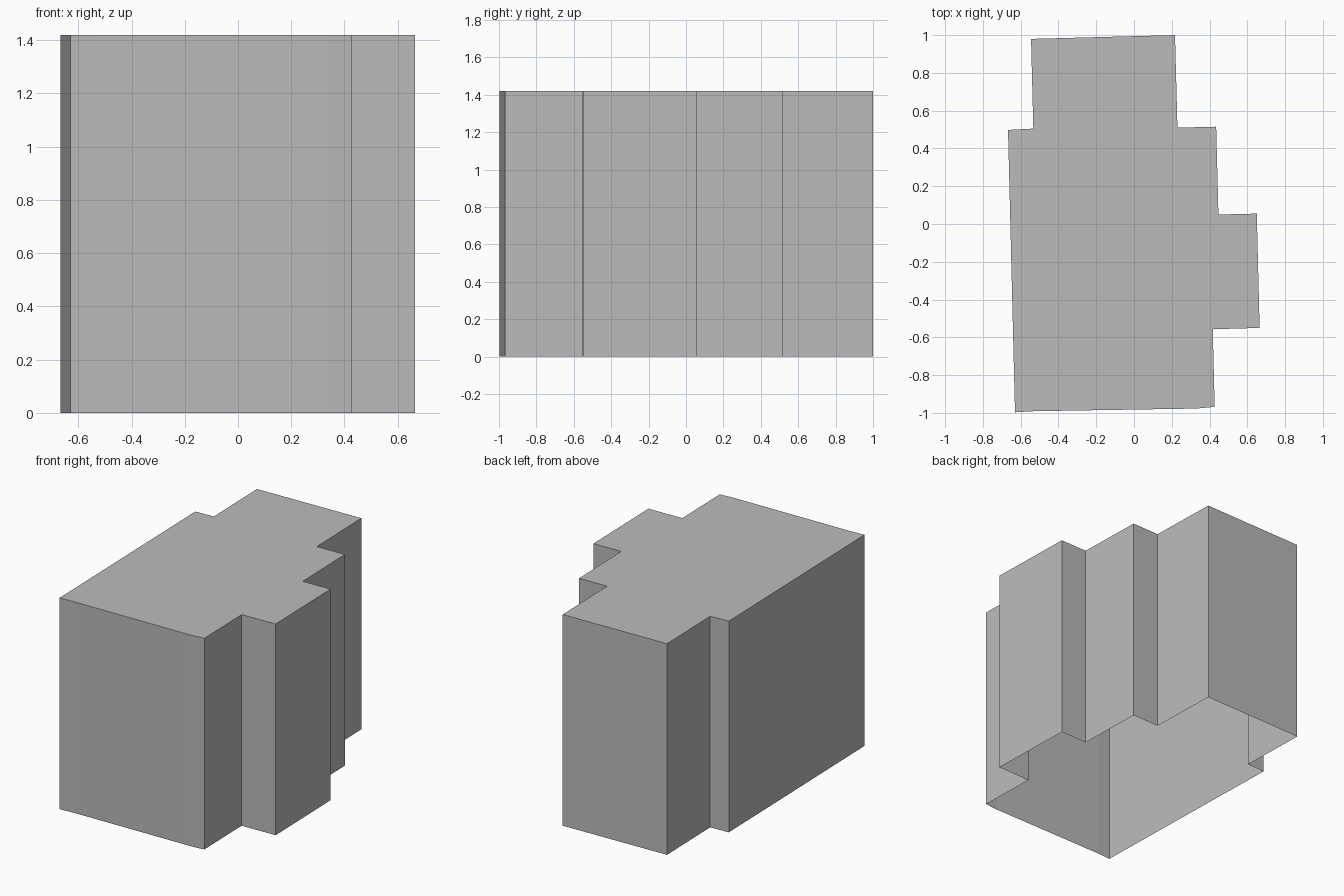
import bpy
import bmesh

cube = bpy.data.objects.get("Cube")
if cube:
    bpy.data.objects.remove(cube, do_unlink=True)

HEIGHT = 1.42

# Footprint, counter-clockwise from the front right corner
FOOTPRINT = [
    (-0.63, -0.997), (-0.53, -0.991), (0.33, -0.977), (0.427, -0.968),
    (0.417, -0.557), (0.665, -0.55), (0.65, 0.055), (0.447, 0.05),
    (0.435, 0.515), (0.23, 0.51), (0.217, 1.0), (-0.545, 0.98),
    (-0.533, 0.505), (-0.667, 0.498),
]


def make_material(name, color):
    mat = bpy.data.materials.new(name)
    mat.use_nodes = True
    mat.diffuse_color = color
    mat.node_tree.nodes["Principled BSDF"].inputs["Base Color"].default_value = color
    return mat


def extrude_open_shell(name, outline, height, mat):
    """Walls and a flat roof over an outline, open underneath."""
    bm = bmesh.new()
    low = [bm.verts.new((x, y, 0)) for x, y in outline]
    high = [bm.verts.new((x, y, height)) for x, y in outline]
    for i in range(len(outline)):
        j = (i + 1) % len(outline)
        bm.faces.new((low[i], low[j], high[j], high[i]))
    bm.faces.new(high)
    mesh = bpy.data.meshes.new(name)
    bm.to_mesh(mesh)
    bm.free()
    mesh.materials.append(mat)
    obj = bpy.data.objects.new(name, mesh)
    bpy.context.collection.objects.link(obj)
    return obj


# Building walls and roof
grey = make_material("plain grey", (0.5, 0.5, 0.5, 1))
extrude_open_shell("building_shell", FOOTPRINT, HEIGHT, grey)
